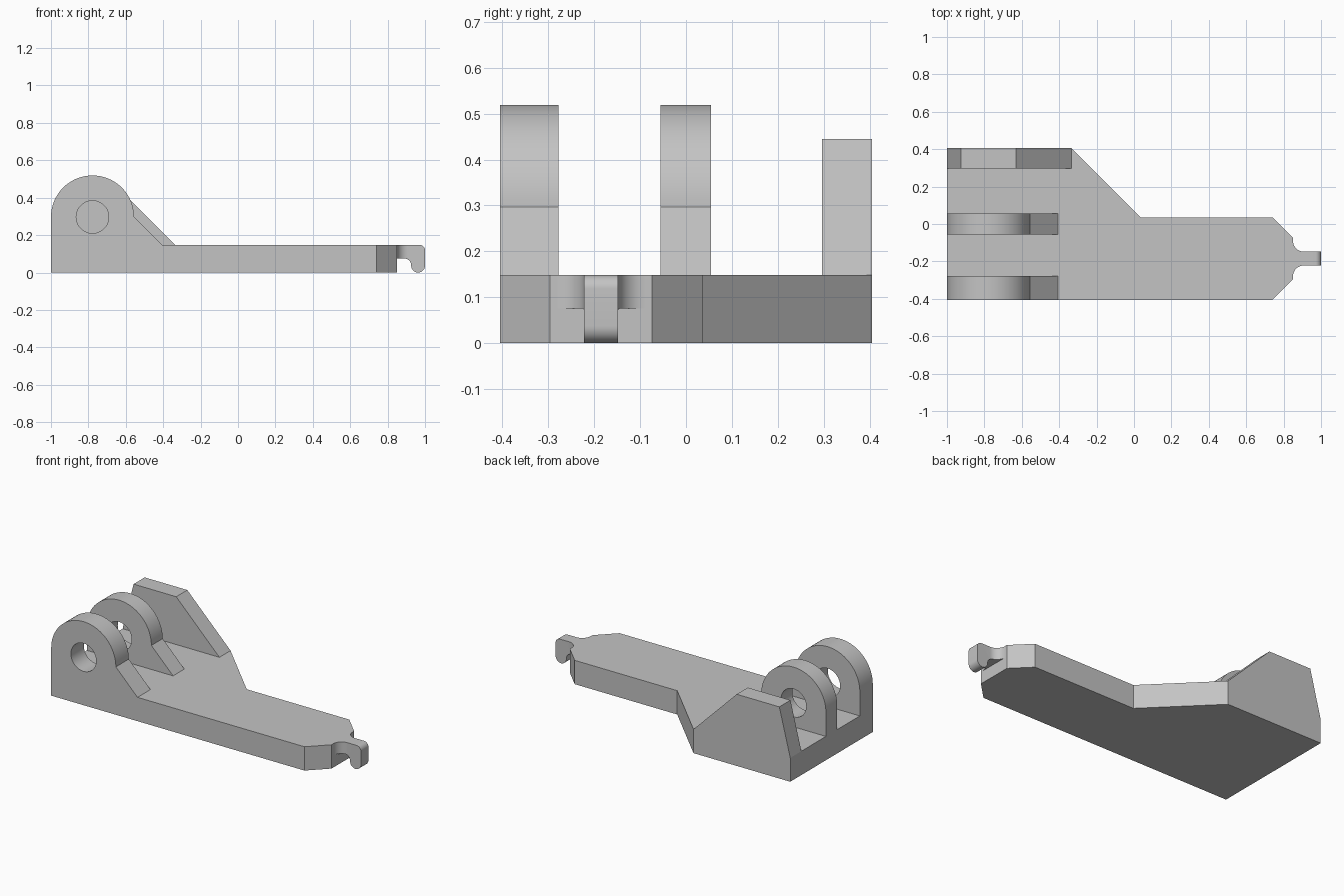
import bpy, bmesh
from math import cos, sin, radians
from mathutils import Vector

if "Cube" in bpy.data.objects:
    bpy.data.objects.remove(bpy.data.objects["Cube"], do_unlink=True)

GREY = (0.55, 0.55, 0.55, 1)
mat = bpy.data.materials.new("plain_grey")
mat.use_nodes = True
mat.diffuse_color = GREY
mat.node_tree.nodes["Principled BSDF"].inputs["Base Color"].default_value = GREY

DECK = 0.148                     # top of the plate
FRONT, BACK = -0.405, 0.405


def arc(cx, cy, r, start, end, steps=12):
    """Points along an arc, angles in degrees."""
    angles = [radians(start + (end - start) * i / steps) for i in range(steps + 1)]
    return [(cx + r * cos(a), cy + r * sin(a)) for a in angles]


def prism(name, profile, low, high, axis):
    """Extrude a closed profile along z (profile in xy) or y (profile in xz)."""
    place = (lambda u, v, d: (u, v, d)) if axis == "z" else (lambda u, v, d: (u, d, v))
    bm = bmesh.new()
    face = bm.faces.new([bm.verts.new(place(u, v, low)) for u, v in profile])
    grown = bmesh.ops.extrude_face_region(bm, geom=[face])["geom"]
    moved = [g for g in grown if isinstance(g, bmesh.types.BMVert)]
    bmesh.ops.translate(bm, verts=moved, vec=Vector(place(0, 0, high - low)))
    bmesh.ops.recalc_face_normals(bm, faces=bm.faces)
    mesh = bpy.data.meshes.new(name)
    bm.to_mesh(mesh)
    bm.free()
    obj = bpy.data.objects.new(name, mesh)
    bpy.context.collection.objects.link(obj)
    mesh.materials.append(mat)
    return obj


def select(obj):
    bpy.ops.object.select_all(action="DESELECT")
    obj.select_set(True)
    bpy.context.view_layer.objects.active = obj


def combine(obj, cutter, operation):
    """Apply a boolean and discard the cutter."""
    cutter.hide_render = True
    mod = obj.modifiers.new("boolean", "BOOLEAN")
    mod.operation, mod.object, mod.solver = operation, cutter, "EXACT"
    select(obj)
    bpy.ops.object.modifier_apply(modifier=mod.name)
    bpy.data.objects.remove(cutter, do_unlink=True)


def smooth(obj):
    select(obj)
    bpy.ops.object.shade_smooth_by_angle(angle=radians(30))


# Base plate with tapered back edge and chamfered nose
prism("base_plate", [(-1, FRONT), (0.74, FRONT), (0.85, -0.296), (0.85, -0.074),
                     (0.74, 0.036), (0.035, 0.036), (-0.335, BACK), (-1, BACK)],
      0, DECK, "z")

# Two round pivot lugs with a sloped foot and a through hole
PIVOT_X, PIVOT_Z, RADIUS = -0.778, 0.297, 0.222
lug_profile = ([(-1, DECK), (-0.407, DECK)]
               + arc(PIVOT_X, PIVOT_Z, RADIUS, 0, 180, 40))
for name, low, high in (("front_pivot_lug", FRONT, -0.278),
                        ("middle_pivot_lug", -0.056, 0.055)):
    lug = prism(name, lug_profile, low, high, "y")
    hole = prism("hole_cutter", arc(PIVOT_X, PIVOT_Z, 0.087, 0, 350, 35),
                 low - 0.05, high + 0.05, "y")
    combine(lug, hole, "DIFFERENCE")
    smooth(lug)

# Flat-topped rib along the back
prism("back_rib", [(-1, DECK), (-0.335, DECK), (-0.632, 0.445), (-0.925, 0.445)],
      0.296, BACK, "y")

# Nose hook: side profile trimmed by a plan outline with flared root
hook = prism("nose_hook",
             [(0.85, DECK), (0.85, 0.075)]
             + arc(0.889, 0.038, 0.037, 90, 0)
             + arc(0.963, 0.037, 0.037, 180, 360, 20)
             + arc(0.97, DECK - 0.03, 0.03, 0, 90), -0.4, 0, "y")
MID, HALF, FLARE = -0.185, 0.037, 0.058
right_side = arc(0.85 + FLARE, MID - HALF - FLARE, FLARE, 180, 90)
left_side = arc(0.85 + FLARE, MID + HALF + FLARE, FLARE, 270, 180)
plan = right_side + [(1.05, MID - HALF), (1.05, MID + HALF)] + left_side
combine(hook, prism("plan_cutter", plan, -0.1, 0.3, "z"), "INTERSECT")
smooth(hook)
